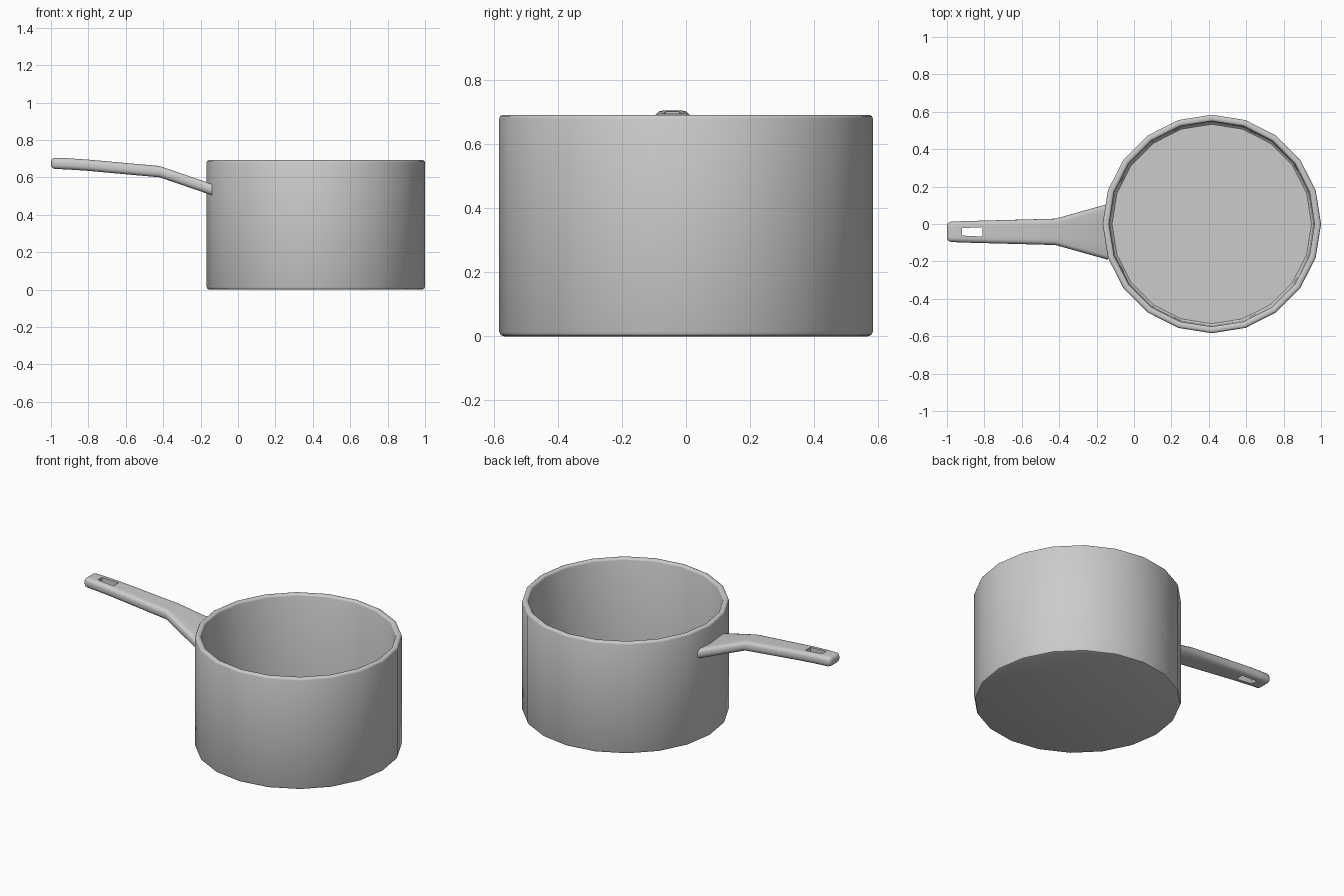
import bpy, bmesh, math

if "Cube" in bpy.data.objects:
    bpy.data.objects.remove(bpy.data.objects["Cube"])


def finish(bm, name, angle):
    bmesh.ops.recalc_face_normals(bm, faces=bm.faces)
    me = bpy.data.meshes.new(name)
    bm.to_mesh(me)
    bm.free()
    ob = bpy.data.objects.new(name, me)
    bpy.context.collection.objects.link(ob)
    bpy.ops.object.select_all(action='DESELECT')
    ob.select_set(True)
    bpy.context.view_layer.objects.active = ob
    bpy.ops.object.shade_smooth_by_angle(angle=math.radians(angle))
    return ob


# Pot body: 20-sided lathe of a thin-walled profile (radius, height)
profile = [(0.568, 0), (0.579, 0.004), (0.584, 0.015), (0.584, 0.68),
           (0.581, 0.688), (0.574, 0.692), (0.559, 0.692), (0.552, 0.688),
           (0.549, 0.68), (0.543, 0.05), (0.533, 0.04)]
SIDES = 20
bm = bmesh.new()
rings = []
for r, z in profile:
    rings.append([bm.verts.new((0.416 + r * math.cos(2 * math.pi * i / SIDES),
                                r * math.sin(2 * math.pi * i / SIDES), z))
                  for i in range(SIDES)])
for a, b in zip(rings, rings[1:]):
    for i in range(SIDES):
        j = (i + 1) % SIDES
        bm.faces.new((a[i], a[j], b[j], b[i]))
bm.faces.new(rings[0])
bm.faces.new(rings[-1])
finish(bm, "pot_body", 40)

# Handle: bent, flared bar with a hanging slot; (x, middle z, half width, slot half width)
stations = [(-1.0, 0.676, 0.053, 0.02), (-0.92, 0.673, 0.057, 0.02),
            (-0.81, 0.666, 0.060, 0.025), (-0.42, 0.631, 0.070, 0.03),
            (-0.14, 0.535, 0.149, 0.06)]
T = 0.03
YC = -0.042
bm = bmesh.new()
layers = []
for s in (-1, 1):
    grid = [[bm.verts.new((x, YC + y, z + s * T)) for y in (-w, -k, k, w)]
            for x, z, w, k in stations]
    for i in range(4):
        for j in range(3):
            if (i, j) != (1, 1):
                bm.faces.new((grid[i][j], grid[i + 1][j],
                              grid[i + 1][j + 1], grid[i][j + 1]))
    layers.append(grid)
lo, hi = layers
outline = ([(4, 0), (3, 0), (2, 0), (1, 0)] + [(0, j) for j in range(4)]
           + [(1, 3), (2, 3), (3, 3), (4, 3)])
root = [(4, j) for j in range(4)]
slot = [(1, 1), (2, 1), (2, 2), (1, 2), (1, 1)]
for loop in (outline, root, slot):
    for (a, b), (c, d) in zip(loop, loop[1:]):
        bm.faces.new((lo[a][b], lo[c][d], hi[c][d], hi[a][b]))
# Round the outer edges and the tip corners, leaving the slot crisp
round_edges = [bm.edges.get((g[a][b], g[c][d])) for g in layers
               for (a, b), (c, d) in zip(outline, outline[1:])]
round_edges += [bm.edges.get((lo[0][j], hi[0][j])) for j in (0, 3)]
bmesh.ops.recalc_face_normals(bm, faces=bm.faces)
bmesh.ops.bevel(bm, geom=round_edges, offset=0.022, segments=3,
                profile=0.5, affect='EDGES', clamp_overlap=True)
finish(bm, "handle", 40)
